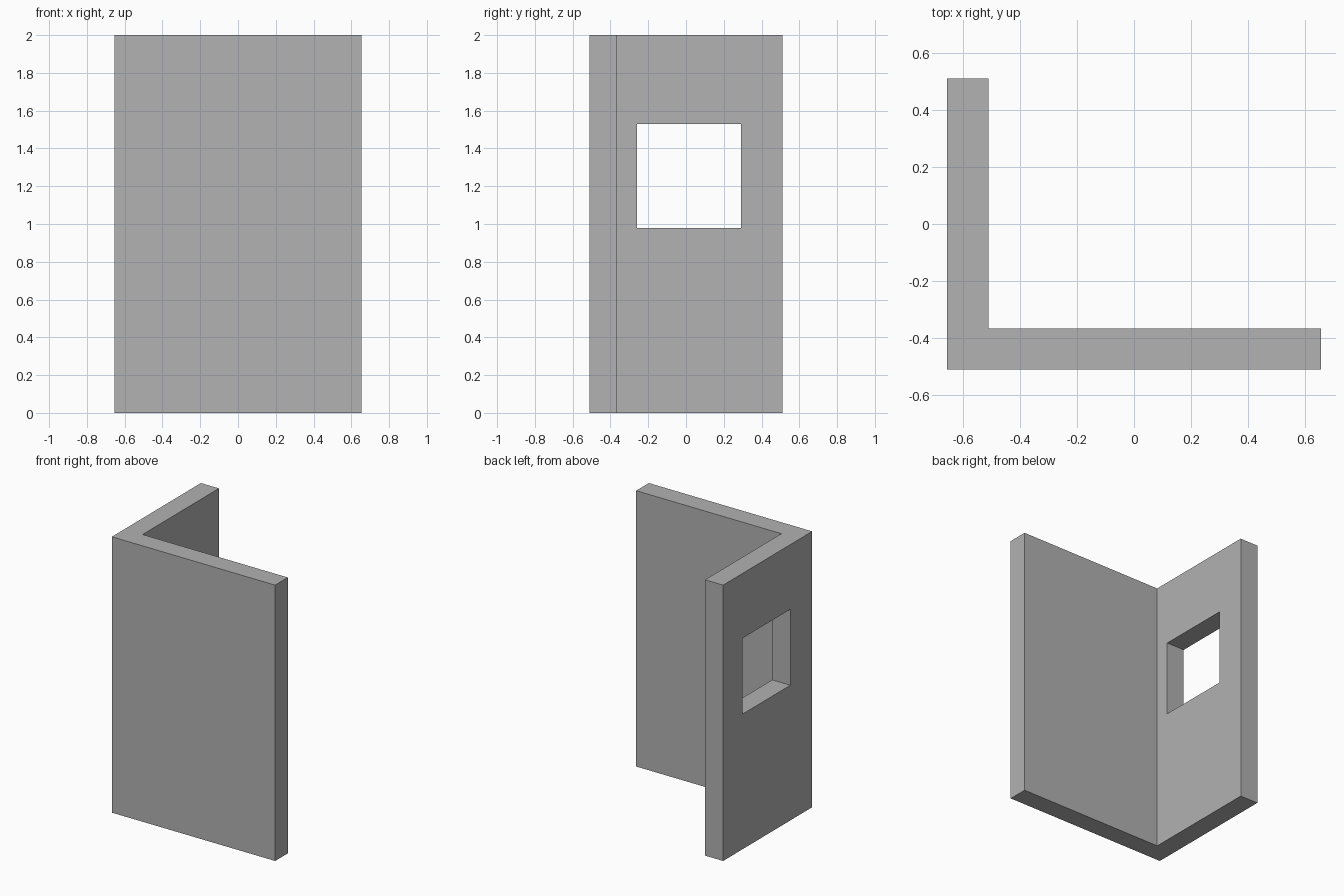
import bpy
import bmesh
from mathutils import Matrix, Vector

cube = bpy.data.objects.get("Cube")
if cube:
    bpy.data.objects.remove(cube, do_unlink=True)

HALF_X, HALF_Y, HEIGHT, THICK = 0.655, 0.51, 2.0, 0.145

# Plain grey plaster
grey = bpy.data.materials.new("plain_grey")
grey.use_nodes = True
colour = (0.445, 0.445, 0.445, 1)
grey.diffuse_color = colour
grey.node_tree.nodes["Principled BSDF"].inputs["Base Color"].default_value = colour


def add_object(name, bm):
    bmesh.ops.recalc_face_normals(bm, faces=bm.faces)
    mesh = bpy.data.meshes.new(name)
    bm.to_mesh(mesh)
    bm.free()
    obj = bpy.data.objects.new(name, mesh)
    bpy.context.collection.objects.link(obj)
    mesh.materials.append(grey)
    return obj


# L-shaped floor plan raised into a corner wall
inner_x, inner_y = -HALF_X + THICK, -HALF_Y + THICK
plan = [(-HALF_X, -HALF_Y), (HALF_X, -HALF_Y), (HALF_X, inner_y),
        (inner_x, inner_y), (inner_x, HALF_Y), (-HALF_X, HALF_Y)]
bm = bmesh.new()
base = bm.faces.new([bm.verts.new((x, y, 0)) for x, y in plan])
raised = bmesh.ops.extrude_face_region(bm, geom=[base], use_keep_orig=True)
top = [v for v in raised["geom"] if isinstance(v, bmesh.types.BMVert)]
bmesh.ops.translate(bm, verts=top, vec=(0, 0, HEIGHT))
wall = add_object("corner_wall", bm)

# Square window opening through the short wall
low, high = Vector((-HALF_X - 0.1, -0.26, 0.98)), Vector((inner_x + 0.1, 0.29, 1.53))
bm = bmesh.new()
bmesh.ops.create_cube(bm, size=1, matrix=Matrix.LocRotScale((low + high) / 2, None, high - low))
cutter = add_object("window_cutter", bm)
cutter.hide_render = True
cutter.hide_viewport = True
cutter.display_type = 'WIRE'

cut = wall.modifiers.new("window_opening", 'BOOLEAN')
cut.operation = 'DIFFERENCE'
cut.solver = 'EXACT'
cut.object = cutter
